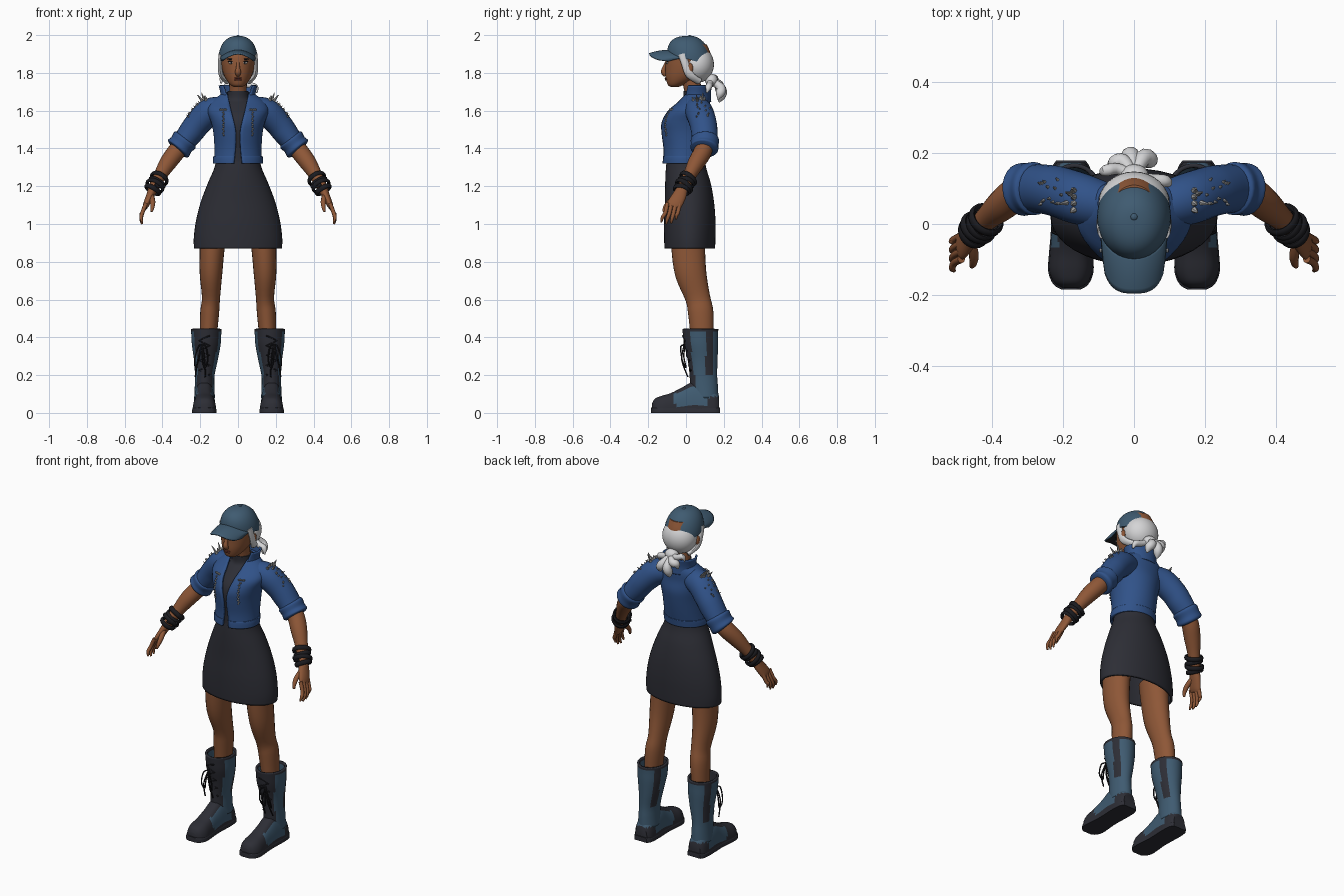
import bpy, bmesh, math, random
from mathutils import Vector
from mathutils.bvhtree import BVHTree

if "Cube" in bpy.data.objects:
    bpy.data.objects.remove(bpy.data.objects["Cube"])

random.seed(4)
TAU = 2 * math.pi


def material(name, rgb):
    m = bpy.data.materials.new(name)
    m.diffuse_color = (*rgb, 1)
    m.use_nodes = True
    m.node_tree.nodes["Principled BSDF"].inputs["Base Color"].default_value = m.diffuse_color
    return m


SKIN = material("brown skin", (0.27, 0.095, 0.038))
DENIM = material("denim blue", (0.03, 0.085, 0.25))
TEAL = material("slate blue", (0.05, 0.105, 0.165))
DARK = material("charcoal cloth", (0.026, 0.027, 0.036))
BLACK = material("black leather", (0.011, 0.011, 0.014))
HAIR = material("silver hair", (0.66, 0.66, 0.67))
METAL = material("grey metal", (0.36, 0.36, 0.36))
LIPS = material("dark lips", (0.17, 0.042, 0.028))
WHITE = material("eye white", (0.55, 0.53, 0.5))


def finish(name, bm, mats, mirror=False, solid=0, rule=None, angle=45):
    bmesh.ops.recalc_face_normals(bm, faces=bm.faces)
    me = bpy.data.meshes.new(name)
    bm.to_mesh(me)
    bm.free()
    ob = bpy.data.objects.new(name, me)
    bpy.context.collection.objects.link(ob)
    for m in mats if isinstance(mats, (list, tuple)) else [mats]:
        me.materials.append(m)
    if rule:
        for p in me.polygons:
            p.material_index = int(rule(p.center, p.normal))
    bpy.ops.object.select_all(action='DESELECT')
    ob.select_set(True)
    bpy.context.view_layer.objects.active = ob
    bpy.ops.object.shade_smooth_by_angle(angle=math.radians(angle))
    if solid:
        s = ob.modifiers.new("thickness", 'SOLIDIFY')
        s.thickness, s.offset = solid, -1
    if mirror:
        ob.modifiers.new("mirror", 'MIRROR')
    return ob


def smooth_keys(keys, k=4):
    # Catmull-Rom interpolation between the key sections
    out, n = [], len(keys)
    for i in range(n - 1):
        q = [keys[min(max(i + d, 0), n - 1)] for d in (-1, 0, 1, 2)]
        for s in range(k):
            t = s / k
            out.append([0.5 * (2 * b + (c - a) * t + (2 * a - 5 * b + 4 * c - d) * t * t
                        + (3 * b - a - 3 * c + d) * t ** 3) for a, b, c, d in zip(*q)])
    return out + [list(keys[-1])]


def skin_rings(name, rings, mats, closed=True, cap=True, **kw):
    bm = bmesh.new()
    vs = [[bm.verts.new(p) for p in r] for r in rings]
    n = len(rings[0])
    for a, b in zip(vs, vs[1:]):
        for i in range(n if closed else n - 1):
            j = (i + 1) % n
            bm.faces.new((a[i], a[j], b[j], b[i]))
    if cap:
        bm.faces.new(vs[0])
        bm.faces.new(vs[-1])
    return finish(name, bm, mats, **kw)


def loft(name, keys, mats, n=32, **kw):
    # horizontal sections: z, cx, cy, rx, ry, half width of the front opening
    rings, is_open = [], any(k[5] for k in keys if len(k) > 5)
    for z, cx, cy, rx, ry, *g in smooth_keys(keys):
        t0 = math.asin(min(0.99, g[0] / rx)) if is_open else 0
        m = n - 1 if is_open else n
        ths = [t0 + (TAU - 2 * t0) * i / m for i in range(n)]
        rings.append([(cx + rx * math.sin(t), cy - ry * math.cos(t), z) for t in ths])
    return skin_rings(name, rings, mats, closed=not is_open, **kw)


def tube(name, keys, mats, n=12, k=4, ref=(0, 1, 0), **kw):
    # round or flattened tube: x, y, z, radius across, radius along ref
    pts = smooth_keys([q if len(q) == 5 else (*q, q[3]) for q in keys], k)
    rings = []
    for i, (x, y, z, ra, rb) in enumerate(pts):
        t = (Vector(pts[min(i + 1, len(pts) - 1)][:3]) - Vector(pts[max(i - 1, 0)][:3])).normalized()
        b = Vector(ref)
        b = (b - t * b.dot(t)).normalized()
        a = t.cross(b)
        c = Vector((x, y, z))
        rings.append([c + a * ra * math.cos(TAU * j / n) + b * rb * math.sin(TAU * j / n) for j in range(n)])
    return skin_rings(name, rings, mats, **kw)


def ball(name, c, r, mat, mirror=False, seg=16):
    bm = bmesh.new()
    bmesh.ops.create_uvsphere(bm, u_segments=seg, v_segments=seg // 2 + 2, radius=1)
    for v in bm.verts:
        v.co = Vector(c) + Vector(a * b for a, b in zip(v.co, r))
    return finish(name, bm, mat, mirror)


def hit(ob, origin, direction):
    bm = bmesh.new()
    bm.from_mesh(ob.data)
    loc, nor, *_ = BVHTree.FromBMesh(bm).ray_cast(Vector(origin), Vector(direction))
    bm.free()
    return loc, nor


# Skirt, undershirt and neck
loft("skirt", [(0.87, 0, .02, .233, .134), (0.93, 0, .02, .234, .136), (1.02, 0, .02, .222, .136),
               (1.12, 0, .018, .196, .13), (1.22, 0, .01, .158, .12), (1.3, 0, 0, .124, .106),
               (1.37, 0, 0, .112, .098)], DARK, n=40, cap=False, solid=.012)
loft("undershirt", [(1.3, 0, -.005, .112, .098), (1.4, 0, 0, .112, .105), (1.5, 0, 0, .12, .122),
                    (1.57, 0, .01, .13, .115), (1.63, 0, .035, .105, .08), (1.66, 0, .045, .062, .06),
                    (1.705, 0, .042, .054, .056)], DARK)
tube("neck", [(0, .045, 1.66, .048), (0, .035, 1.72, .046), (0, .02, 1.79, .05)], SKIN, n=20)

# Cropped jacket with open front, hem band and standing collar
jacket = loft("jacket", [(1.325, 0, -.01, .127, .11, .022), (1.4, 0, -.002, .125, .118, .014),
                         (1.48, 0, 0, .13, .13, .012), (1.54, 0, .003, .143, .133, .022),
                         (1.6, 0, .015, .162, .113, .036), (1.645, 0, .04, .145, .088, .046),
                         (1.68, 0, .052, .1, .073, .055), (1.695, 0, .055, .08, .066, .058)],
              DENIM, n=48, cap=False, solid=.012)
loft("jacket_hem", [(1.32, 0, -.01, .132, .115, .022), (1.345, 0, -.008, .132, .116, .02),
                    (1.36, 0, -.006, .13, .116, .018)], DENIM, n=48, cap=False, solid=.012)
collar = loft("collar", [(1.645, 0, .055, .085, .07, .055), (1.69, 0, .055, .084, .068, .06),
                         (1.735, 0, .058, .094, .07, .075)], DENIM, n=36, cap=False, solid=.009)

# Sleeves with rolled cuffs
sleeve = tube("sleeve", [(.08, .05, 1.61, .065), (.15, .07, 1.592, .073), (.21, .09, 1.535, .069, .072),
                         (.245, .097, 1.49, .067, .07), (.28, .1, 1.445, .061, .068),
                         (.312, .098, 1.405, .062, .066)], DENIM, n=24, mirror=True)
tube("sleeve_cuff", [(.276, .1, 1.452, .062, .068), (.282, .1, 1.444, .071, .075), (.3, .099, 1.42, .066, .073),
                     (.316, .097, 1.4, .071, .074), (.322, .096, 1.393, .058, .06)], DENIM, n=24, mirror=True)

# Bare forearms, hands and fingers
tube("forearm", [(.28, .1, 1.44, .045), (.325, .09, 1.385, .048), (.37, .055, 1.325, .045),
                 (.41, .02, 1.26, .035), (.445, -.015, 1.195, .027, .03), (.465, -.035, 1.15, .021, .037),
                 (.485, -.06, 1.105, .017, .04), (.492, -.068, 1.085, .01, .034)], SKIN, n=20, mirror=True)
for i in range(4):
    y = -.07 + (i - 1.5) * .022
    drop = (.01, 0, .004, .025)[i]
    tube("finger", [(.487, y + .004, 1.11, .011), (.506, y - .006, 1.06, .0105),
                    (.513, y * 1.15 - .006, 1.025 + drop, .0095), (.507, y * 1.2 - .008, 1.0 + drop, .005)],
         SKIN, n=10, mirror=True)
tube("thumb", [(.46, -.045, 1.155, .014), (.452, -.085, 1.12, .014), (.453, -.11, 1.09, .011),
               (.458, -.12, 1.065, .006)], SKIN, n=10, mirror=True)

# Stacked leather bracelets
for i, (t, r) in enumerate([(0, .045), (.3, .042), (.6, .046), (.9, .041)]):
    c = Vector((.417, .012, 1.24)).lerp(Vector((.455, -.025, 1.175)), t)
    ax = Vector((.48, -.45 + .4 * (i % 2) - .2, -.8)).normalized()
    u = ax.orthogonal().normalized()
    w = ax.cross(u)
    rings = [[c + (u * math.cos(a) + w * math.sin(a)) * (r + .008 * math.cos(b)) + ax * .013 * math.sin(b)
              for b in [TAU * j / 8 for j in range(8)]] for a in [TAU * k / 24 for k in range(25)]]
    skin_rings("bracelet", rings, BLACK, cap=False, mirror=True)
tube("bracelet_strap", [(.44, -.05, 1.21, .005, .01), (.41, -.04, 1.2, .005, .01), (.385, -.025, 1.2, .004, .008)],
     BLACK, n=8, mirror=True, ref=(0, 0, 1))

# Legs
tube("leg", [(.13, .012, .97, .075, .09), (.137, .012, .87, .066, .089), (.143, .025, .74, .06, .083),
             (.143, .062, .61, .048, .066), (.15, .078, .53, .05, .067), (.158, .085, .4, .045, .06)],
     SKIN, n=24, mirror=True)


# Boots: shaft, foot, sole
def shaft_rule(c, n):
    front = c.y < .045 - .03 * (c.z - .2) / .24 and abs(c.x - .17) < .07
    strip = .105 < c.y < .14 and c.z > .2
    return front or strip or c.z > .43


shaft = loft("boot_shaft", [(.08, .177, .1, .055, .072), (.14, .177, .095, .052, .074), (.2, .176, .092, .052, .073),
                            (.28, .17, .088, .063, .079), (.36, .168, .08, .076, .09), (.41, .168, .077, .079, .093),
                            (.445, .168, .076, .081, .095)], [TEAL, DARK],
             n=40, cap=False, solid=.012, mirror=True, rule=shaft_rule)
FOOT = [(.174, .04, .09), (.15, .054, .12), (.1, .058, .15), (.04, .056, .165), (-.02, .055, .135),
        (-.08, .06, .105), (-.13, .062, .09), (-.165, .048, .075), (-.18, .025, .05)]


def foot_part(name, mats, grow, height, e, rule=None):
    rings = []
    for y, w, h in smooth_keys(FOOT):
        h = min(h, height)
        arc = [math.pi * i / 20 for i in range(21)]
        rings.append([(.178 + w * grow * math.copysign(abs(math.cos(a)) ** e, math.cos(a)), y * grow,
                       h * max(0, math.sin(a)) ** e) for a in arc])
    skin_rings(name, rings, mats, mirror=True, rule=rule)


foot_part("boot_foot", [TEAL, DARK], 1, 1, .75,
          lambda c, n: c.y < -.065 or c.z < .04 or (c.y > .12 and c.z < .085) or (abs(c.x - .178) < .035 and c.y < .06))
foot_part("boot_sole", DARK, 1.03, .028, .3)

# Crossed laces and hanging loops
lace = []
for i in range(9):
    p, _ = hit(shaft, (.175 + (.03 if i % 2 else -.025), -1, .2 + .026 * i), (0, 1, 0))
    lace.append((p.x, p.y - .004, p.z, .0045))
tube("boot_lace", lace, BLACK, n=6, k=2, ref=(0, 1, 0), mirror=True)
for s in (-1, 1):
    tube("lace_loop", [(.19, -.005, .36, .004), (.19 + s * .02, -.028, .35, .004), (.195 + s * .035, -.02, .28, .004),
                       (.2 + s * .022, .0, .24, .004), (.197 + s * .008, -.012, .3, .004), (.19, -.005, .35, .004)],
         BLACK, n=6, mirror=True)
    tube("lace_end", [(.19, -.01, .36, .004), (.195 + s * .018, -.022, .28, .004), (.2 + s * .026, .01, .19, .004)],
         BLACK, n=6, mirror=True)

# Head and face
head = loft("head", [(1.726, 0, -.06, .022, .022), (1.735, 0, -.055, .038, .04), (1.755, 0, -.035, .056, .068),
                     (1.785, 0, -.01, .073, .099), (1.82, 0, .005, .084, .115), (1.86, 0, .01, .09, .119),
                     (1.9, 0, .015, .092, .116), (1.95, 0, .02, .07, .09)], SKIN, n=40)
tube("nose", [(0, -.1, 1.862, .008), (0, -.114, 1.83, .01), (0, -.119, 1.805, .016, .014), (0, -.106, 1.788, .012)],
     SKIN, n=12)
for nm, x, z, r, mat in [("eye_white", .036, 1.853, (.015, .004, .006), WHITE),
                         ("iris", .036, 1.853, (.006, .006, .006), BLACK),
                         ("eyelid", .037, 1.86, (.018, .0045, .003), BLACK),
                         ("eyebrow", .038, 1.873, (.02, .004, .004), BLACK)]:
    ball(nm, hit(head, (x, -1, z), (0, 1, 0))[0], r, mat, mirror=True)
for z, h in ((1.772, .004), (1.764, .005)):
    ball("lip", hit(head, (0, -1, z), (0, 1, 0))[0], (.022, .006, h), LIPS)
ball("ear", (.095, .02, 1.825), (.009, .018, .028), SKIN, mirror=True)

# Swept-back hair, knot and tail strands
ball("hair", (0, .058, 1.845), (.1, .09, .098), HAIR, seg=32)
tube("side_lock", [(.09, -.02, 1.9, .012, .022), (.095, -.005, 1.85, .011, .02), (.09, .02, 1.79, .012, .022),
                   (.06, .07, 1.755, .014, .02)], HAIR, mirror=True)
ball("hair_knot", (0, .135, 1.76), (.042, .034, .035), HAIR)
for x, y, z, r in [(.05, .18, 1.66, .024), (-.06, .17, 1.7, .022), (.1, .12, 1.695, .017),
                   (-.015, .185, 1.645, .024), (-.09, .15, 1.745, .016)]:
    tube("tail_strand", [(0, .135, 1.765, .014), (x * .5, y + .005, (z + 1.78) / 2, r),
                         (x * .9, y, z + .03, r), (x, y - .01, z, .004)], HAIR, ref=(.3, .9, .1))

# Cap crown with rim lower at the back, and curved visor
crown = []
for i in range(15):
    a = math.pi / 2 * i / 14.3
    ring = []
    for j in range(40):
        t = TAU * j / 40
        y = .12 * math.cos(t) * math.cos(a) ** .85
        ring.append((.104 * math.sin(t) * math.cos(a) ** .85, .02 + y, 1.87 + .126 * math.sin(a) - .28 * y * math.cos(a)))
    crown.append(ring)
cap_ob = skin_rings("cap_crown", crown, TEAL)
ball("cap_button", (0, .02, 1.992), (.011, .011, .008), TEAL)
visor = []
for i in range(25):
    u = -1 + i / 12
    y0 = .0 - .09 * math.sqrt(1 - u * u)
    y1 = -.09 - .106 * (1 - abs(u) ** 3) ** .5
    visor.append([(.098 * u * (1 - .08 * v), y0 + (y1 - y0) * v, 1.922 - .018 * v * v - .042 * u * u)
                  for v in [k / 8 for k in range(9)]])
visor_ob = skin_rings("cap_visor", visor, TEAL, closed=False, cap=False)
if visor_ob.data.polygons[100].normal.z < 0:
    visor_ob.data.flip_normals()
visor_ob.data.materials.append(BLACK)
thick = visor_ob.modifiers.new("thickness", 'SOLIDIFY')
thick.thickness, thick.offset, thick.material_offset = .008, -1, 1


# Metal studs, shoulder spikes and chest zips
def studs(name, ob, rays, direction, r, h):
    bm = bmesh.new()
    for o in rays:
        p, n = hit(ob, o, direction)
        if p:
            if n.dot(Vector(direction)) > 0:
                n = -n
            m = n.to_track_quat('Z', 'Y').to_matrix().to_4x4()
            m.translation = p + n * h * .4
            bmesh.ops.create_cone(bm, cap_ends=True, segments=6, radius1=r, radius2=r * .25, depth=h, matrix=m)
    finish(name, bm, METAL, mirror=True, angle=20)


studs("shoulder_row", sleeve, [(.17, .04 + .018 * i, 3) for i in range(4)], (0, 0, -1), .01, .022)
studs("shoulder_spike", sleeve, [(.19, .06, 3), (.18, .085, 3)], (0, 0, -1), .008, .045)
studs("shoulder_stud", sleeve, [(random.uniform(.2, .27), random.uniform(.05, .13), 3) for _ in range(14)],
      (0, 0, -1), .005, .012)
studs("collar_stud", collar, [(3, .02 + .02 * i, 1.68 + .025 * (j + .5 * (i % 2))) for i in range(5) for j in range(2)],
      (-1, 0, 0), .005, .008)
studs("chest_zip", jacket, [(.075 + .004 * (i % 2), -3, 1.47 + .011 * i) for i in range(12)], (0, 1, 0), .006, .008)
studs("zip_pull", jacket, [(.065 + .009 * i, -3, 1.605) for i in range(4)], (0, 1, 0), .007, .01)
